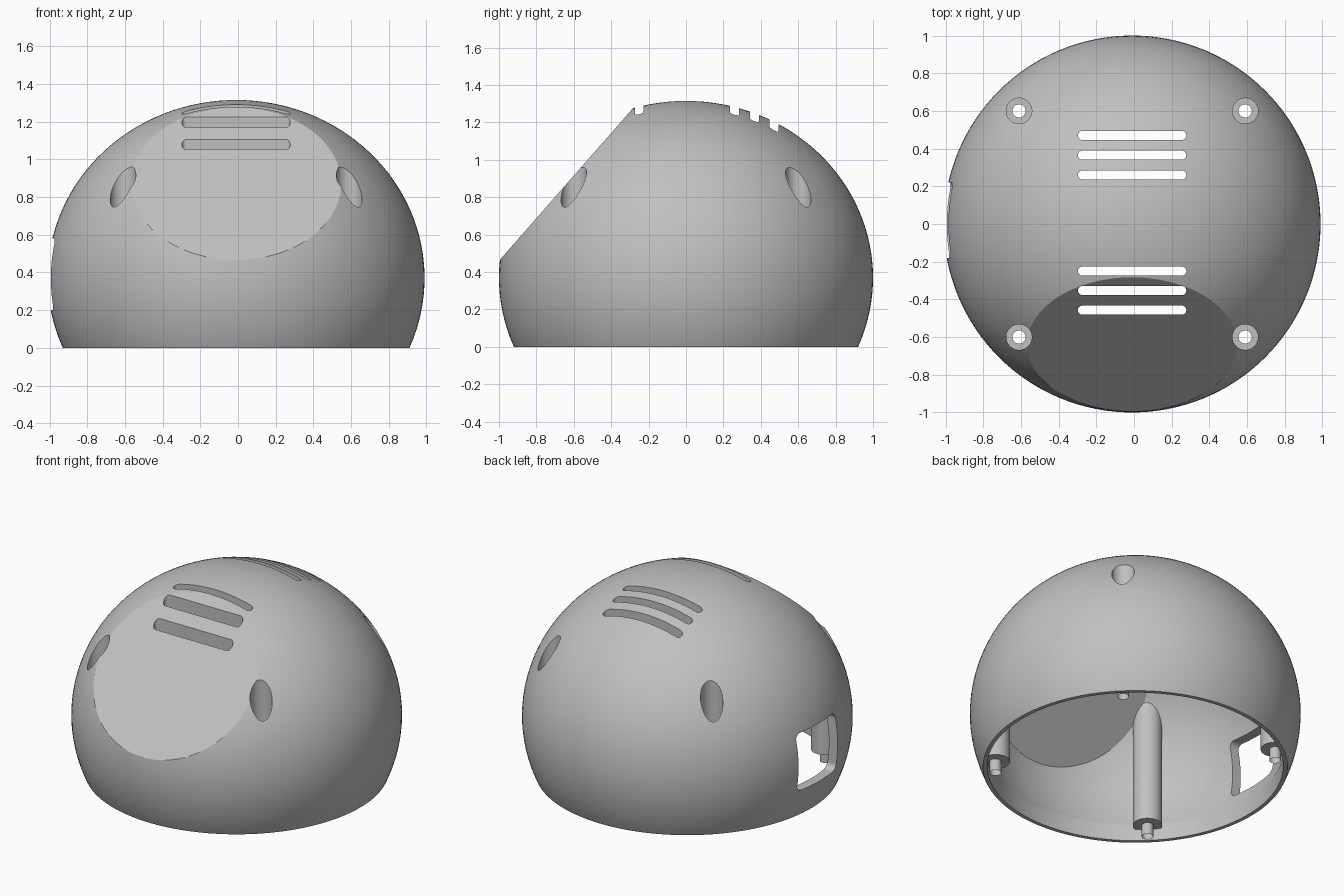
import bpy, bmesh, math
from mathutils import Vector, Matrix

if "Cube" in bpy.data.objects:
    bpy.data.objects.remove(bpy.data.objects["Cube"])

CX = -0.01                      # sideways centre of the dome
MID = 0.37                      # height of the widest ring
UP = Vector((0, 0, 1))
FLAT_POINT = Vector((CX, -0.64, 0.87))
FLAT_NORMAL = Vector((0, -0.82, 0.72)).normalized()

grey = bpy.data.materials.new("light_grey")
grey.use_nodes = True
grey.diffuse_color = (0.53, 0.53, 0.53, 1)
grey.node_tree.nodes["Principled BSDF"].inputs["Base Color"].default_value = (0.53, 0.53, 0.53, 1)


def make_object(name, bm):
    mesh = bpy.data.meshes.new(name)
    bmesh.ops.recalc_face_normals(bm, faces=bm.faces)
    bm.to_mesh(mesh)
    bm.free()
    mesh.materials.append(grey)
    obj = bpy.data.objects.new(name, mesh)
    bpy.context.collection.objects.link(obj)
    return obj


def select_only(obj):
    bpy.ops.object.select_all(action='DESELECT')
    obj.select_set(True)
    bpy.context.view_layer.objects.active = obj


def combine(target, tool, operation='DIFFERENCE'):
    """Apply a boolean and discard the tool."""
    select_only(target)
    mod = target.modifiers.new("cut", 'BOOLEAN')
    mod.operation, mod.solver, mod.object = operation, 'EXACT', tool
    bpy.ops.object.modifier_apply(modifier=mod.name)
    bpy.data.objects.remove(tool)


def prism(name, w, h, r, start, length, axis=UP, steps=12):
    """Rounded rectangle extruded along an axis from a start point."""
    bm = bmesh.new()
    verts = []
    for k, (sx, sy) in enumerate([(1, 1), (-1, 1), (-1, -1), (1, -1)]):
        for i in range(steps + 1):
            a = math.pi / 2 * (k + i / steps)
            verts.append(bm.verts.new((sx * (w / 2 - r) + r * math.cos(a),
                                       sy * (h / 2 - r) + r * math.sin(a), 0)))
    bm.faces.new(verts)
    bmesh.ops.remove_doubles(bm, verts=bm.verts, dist=1e-5)
    top = bmesh.ops.extrude_face_region(bm, geom=bm.faces[:])
    bmesh.ops.translate(bm, vec=(0, 0, length),
                        verts=[g for g in top["geom"] if isinstance(g, bmesh.types.BMVert)])
    axis = Vector(axis).normalized()
    turn = Matrix() if axis.z > 0.999 else axis.to_track_quat('Z', 'Y').to_matrix().to_4x4()
    bm.transform(Matrix.Translation(start) @ turn)
    return make_object(name, bm)


def rod(name, r, start, length, axis=UP):
    return prism(name, 2 * r, 2 * r, r, start, length, axis)


def dome(name, radius, height, inset):
    """Ellipsoid with the sloping front facet sliced off."""
    bm = bmesh.new()
    bmesh.ops.create_uvsphere(bm, u_segments=128, v_segments=64, radius=1)
    bm.transform(Matrix.Translation((CX, 0, MID)) @ Matrix.Diagonal((radius, radius, height, 1)))
    for point, normal in [((0, 0, -0.0 if inset == 0 else -0.1), -UP),
                          (FLAT_POINT - FLAT_NORMAL * inset, FLAT_NORMAL)]:
        cut = bmesh.ops.bisect_plane(bm, geom=bm.verts[:] + bm.edges[:] + bm.faces[:],
                                     plane_co=point, plane_no=normal, clear_outer=True)
        rim = [e for e in cut["geom_cut"] if isinstance(e, bmesh.types.BMEdge)]
        bmesh.ops.edgeloop_fill(bm, edges=rim)
    return make_object(name, bm)


posts = [(CX + sx * 0.6, sy * 0.6) for sx in (-1, 1) for sy in (-1, 1)]

# Hollow inside with a straight lip, leaving the four posts standing
cavity = dome("cavity", 0.937, 0.882, 0.06)
lip = prism("lip", 1.79, 1.79, 0.895, (CX, 0, -0.2), 0.33, steps=32)
combine(cavity, lip, 'UNION')
for x, y in posts:
    combine(cavity, rod("post", 0.088, (x, y, 0.077), 1.5))

shell = dome("dome_shell", 1.0, 0.945, 0)
combine(shell, cavity)

# Screw wells and bores down through the posts
for x, y in posts:
    combine(shell, rod("screw_well", 0.068, (x, y, 0.2), 1.5))
    combine(shell, rod("screw_bore", 0.035, (x, y, -0.3), 1.5))

# Vent slots, three behind and three in front
for y in (0.47, 0.365, 0.26, -0.25, -0.353, -0.457):
    combine(shell, prism("vent", 0.575, 0.048, 0.0239, (CX, y, 0.85), 1))

# Rounded side window
combine(shell, prism("side_window", 0.4, 0.38, 0.04, (-0.8, 0.02, 0.39), 0.4, (-1, 0, 0)))

# Narrow port at the back
out = Vector((math.cos(math.radians(122.7)), math.sin(math.radians(122.7)), 0))
combine(shell, prism("rear_port", 0.265, 0.085, 0.004, out * 0.87 + UP * 0.55, 0.4, out))

# Slanted cable hole beside the front vents
slant = Vector((0, 0.66, 0.75))
combine(shell, rod("cable_hole", 0.058, Vector((-0.42, -0.215, 1.2)) - slant * 0.2, 0.5, slant))

# Thin open sleeves beneath the posts
parts = [shell]
for i, (x, y) in enumerate(posts):
    sleeve = rod("post_sleeve_%d" % (i + 1), 0.035, (x, y, 0), 0.08)
    bm = bmesh.new()
    bm.from_mesh(sleeve.data)
    caps = [f for f in bm.faces if abs(f.normal.z) > 0.9]
    bmesh.ops.delete(bm, geom=caps, context='FACES_ONLY')
    bm.to_mesh(sleeve.data)
    bm.free()
    parts.append(sleeve)

for obj in parts:
    select_only(obj)
    bpy.ops.object.shade_smooth_by_angle(angle=math.radians(12))
